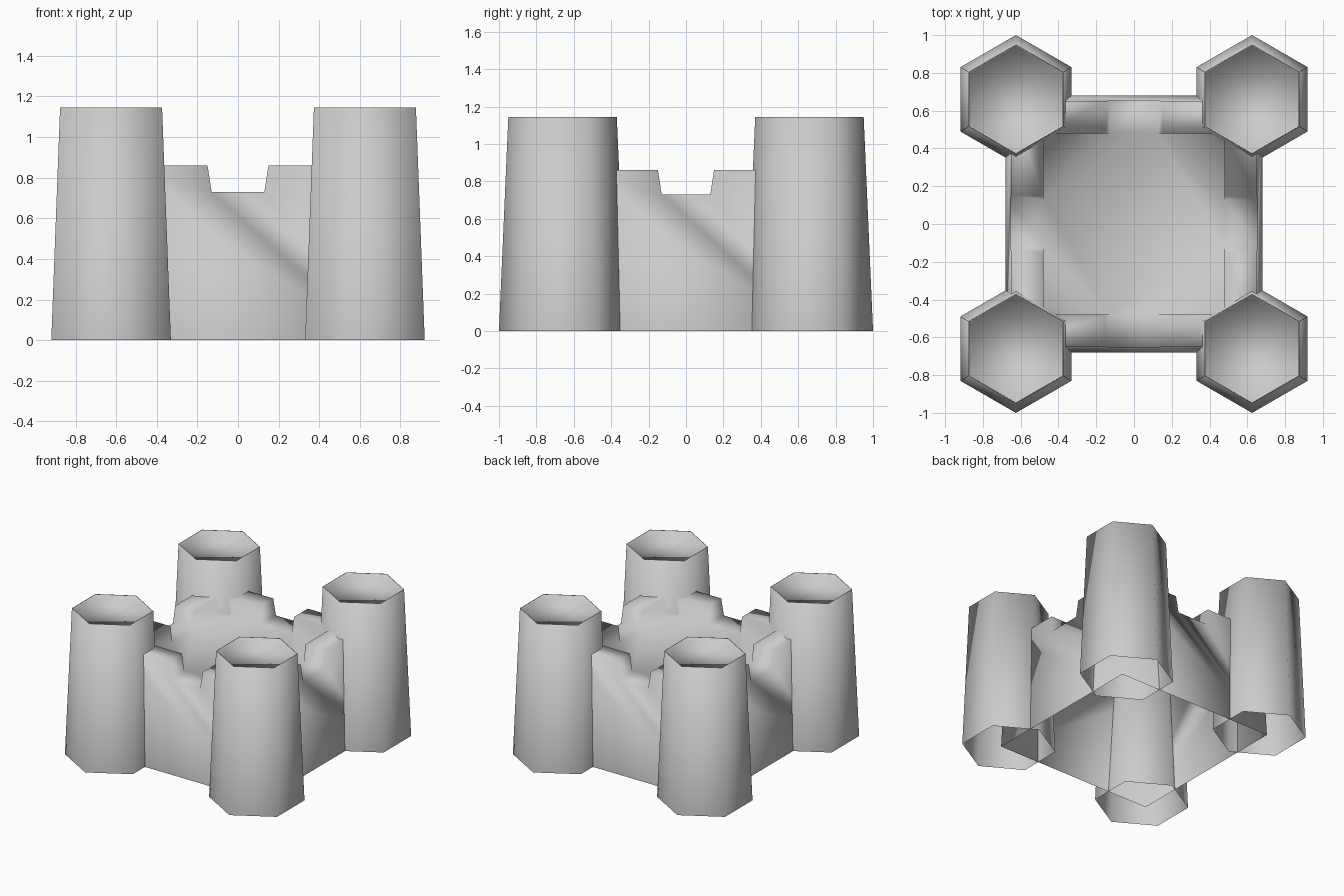
import bpy, bmesh, math
from mathutils import Matrix

if "Cube" in bpy.data.objects:
    bpy.data.objects.remove(bpy.data.objects["Cube"])

BASE, TOP = 0.68, 0.65          # half width of the keep at ground and parapet
INNER = 0.48                    # inner side of the parapet
FLOOR, CREST = 0.73, 0.86       # roof level and parapet level
GAP_LOW, GAP_HIGH = 0.13, 0.15  # half width of the gaps
MID = BASE + (TOP - BASE) * FLOOR / CREST


def finish(name, bm):
    bmesh.ops.remove_doubles(bm, verts=bm.verts, dist=0.0005)
    bmesh.ops.recalc_face_normals(bm, faces=bm.faces)
    for f in bm.faces:
        f.smooth = True
    me = bpy.data.meshes.new(name)
    bm.to_mesh(me)
    bm.free()
    ob = bpy.data.objects.new(name, me)
    bpy.context.collection.objects.link(ob)
    return ob


def face(bm, pts, rot):
    bm.faces.new([bm.verts.new(rot @ p) for p in pts])


def outline(outer, gap, z):
    # L-shaped corner parapet footprint
    from mathutils import Vector as V
    return [V((gap, outer, z)), V((outer, outer, z)), V((outer, gap, z)),
            V((INNER, gap, z)), V((INNER, INNER, z)), V((gap, INNER, z))]


# Keep: one quarter (corner parapet, gap and outer wall) repeated four times
bm = bmesh.new()
high = outline(TOP, GAP_HIGH, CREST)
low = outline(MID, GAP_LOW, FLOOR)
mirror_x = Matrix.Scale(-1, 4, (1, 0, 0))
for i in range(4):
    rot = Matrix.Rotation(i * math.pi / 2, 4, 'Z')
    face(bm, high, rot)
    for a, b in ((2, 3), (3, 4), (4, 5), (5, 0)):
        face(bm, [low[a], low[b], high[b], high[a]], rot)
    face(bm, [low[3], low[4], low[5]], rot)
    face(bm, [low[0], low[5], mirror_x @ low[5], mirror_x @ low[0]], rot)
    foot = high[1].copy()
    foot.x, foot.y, foot.z = BASE, BASE, 0
    half = [foot, high[1], high[0], low[0]]
    face(bm, half + [mirror_x @ p for p in reversed(half)], rot)

# Roof octagon
oct_pts = []
for i in range(4):
    rot = Matrix.Rotation(i * math.pi / 2, 4, 'Z')
    oct_pts += [rot @ low[3], rot @ low[5]]
face(bm, oct_pts, Matrix.Identity(4))
finish("keep", bm)


# Hexagonal tapering towers, open below, with a shallow sunken top
def tower(name, x, y):
    bm = bmesh.new()
    rings = []
    for r, z in ((0.34, 0), (0.29, 1.145), (0.285, 1.145), (0.28, 1.105)):
        rings.append([bm.verts.new((x + r * math.sin(k * math.pi / 3),
                                    y + r * math.cos(k * math.pi / 3), z))
                      for k in range(6)])
    for lo, hi in zip(rings, rings[1:]):
        for k in range(6):
            n = (k + 1) % 6
            bm.faces.new((lo[n], lo[k], hi[k], hi[n]))
    bm.faces.new(rings[-1])
    finish(name, bm)


for side, sx in (("left", -1), ("right", 1)):
    for end, sy in (("front", -1), ("back", 1)):
        tower(f"{end}_{side}_tower", sx * 0.625, sy * 0.66)
